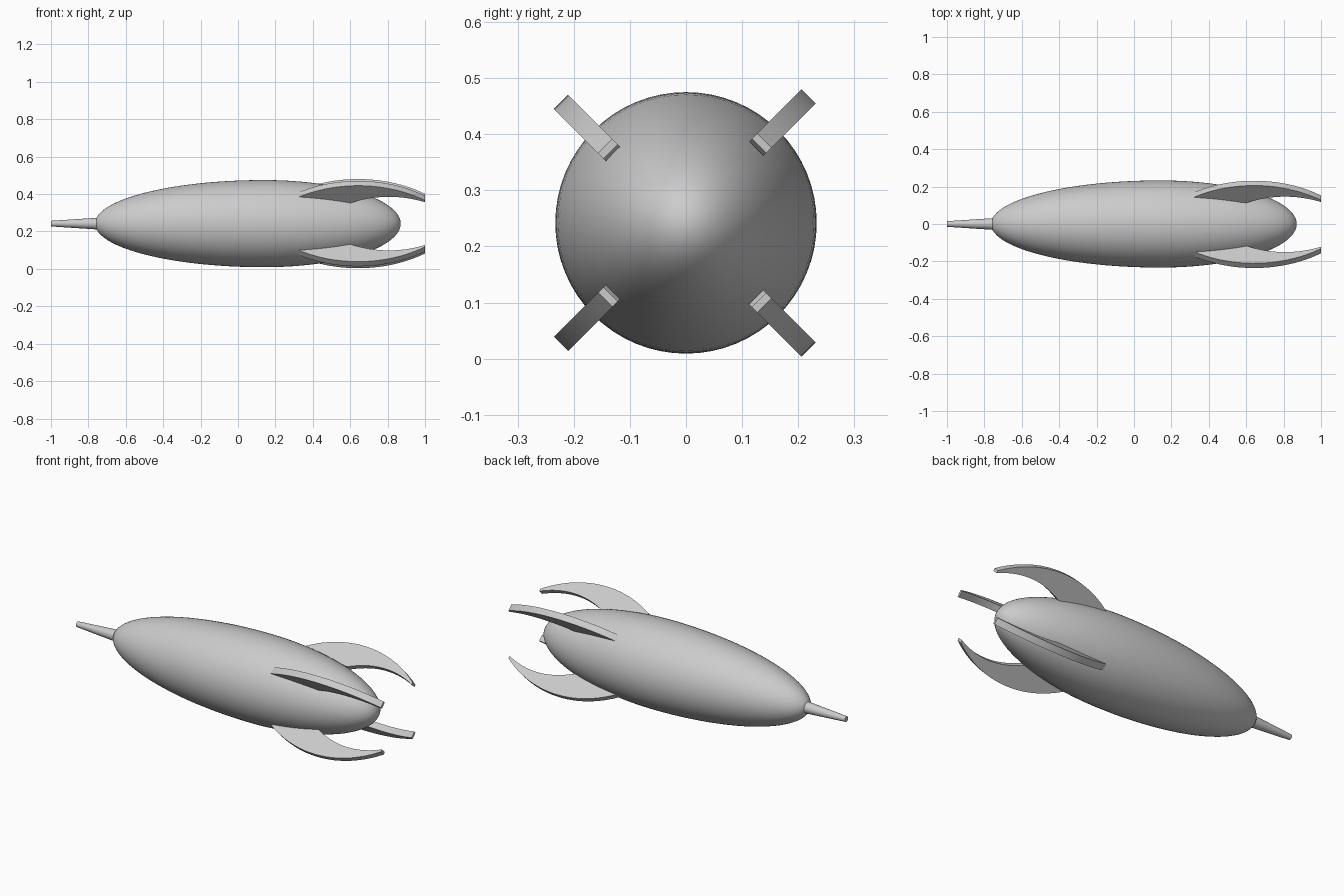
import bpy, bmesh, math
from mathutils import Matrix, Vector

cube = bpy.data.objects.get("Cube")
if cube:
    bpy.data.objects.remove(cube, do_unlink=True)

MID_Z = 0.242

grey = bpy.data.materials.new("light grey")
grey.use_nodes = True
COLOUR = (0.6, 0.6, 0.6, 1)
grey.diffuse_color = COLOUR
grey.node_tree.nodes["Principled BSDF"].inputs["Base Color"].default_value = COLOUR


def add_object(name, bm, angle):
    bmesh.ops.recalc_face_normals(bm, faces=bm.faces)
    mesh = bpy.data.meshes.new(name)
    bm.to_mesh(mesh)
    bm.free()
    mesh.materials.append(grey)
    obj = bpy.data.objects.new(name, mesh)
    bpy.context.collection.objects.link(obj)
    bpy.ops.object.select_all(action='DESELECT')
    obj.select_set(True)
    bpy.context.view_layer.objects.active = obj
    bpy.ops.object.shade_smooth_by_angle(angle=math.radians(angle))
    return obj


# Hull: a sphere stretched more towards the nose than the tail
WIDEST, NOSE, TAIL, RADIUS = 0.14, 0.905, 0.73, 0.233
bm = bmesh.new()
bmesh.ops.create_uvsphere(bm, u_segments=64, v_segments=48, radius=1,
                          matrix=Matrix.Rotation(math.pi / 2, 4, 'Y'))
for v in bm.verts:
    v.co.x *= NOSE if v.co.x < 0 else TAIL
    v.co = Vector((v.co.x + WIDEST, v.co.y * RADIUS, v.co.z * RADIUS + MID_Z))
add_object("hull", bm, 60)

# Nose spike: a tapered rod reaching into the hull
bm = bmesh.new()
bmesh.ops.create_cone(bm, cap_ends=True, segments=32, radius1=0.015, radius2=0.032,
                      depth=0.26, matrix=Matrix.Translation((-0.87, 0, MID_Z))
                      @ Matrix.Rotation(math.pi / 2, 4, 'Y'))
add_object("nose_spike", bm, 40)


# Fins: crescent outlines in (length, radius), thickened and turned about the hull
def outer_edge(x):
    return 0.312 - 0.63 + math.sqrt(0.63 ** 2 - (x - 0.642) ** 2)


def inner_edge(x):
    t = (x - 0.6) / 0.4
    return 0.18 + 0.007 * t + 0.176 * t * (1 - t)


def add_fin(name, angle, shift):
    steps = 24
    outline = [(0.32 + 0.68 * i / steps, outer_edge(0.32 + 0.68 * i / steps))
               for i in range(steps + 1)]
    outline += [(1 - 0.4 * i / steps, inner_edge(1 - 0.4 * i / steps))
                for i in range(steps + 1)]
    bm = bmesh.new()
    face = bm.faces.new([bm.verts.new((x, -0.018, r + shift)) for x, r in outline])
    side = bmesh.ops.extrude_face_region(bm, geom=[face])["geom"]
    bmesh.ops.translate(bm, vec=(0, 0.036, 0),
                        verts=[g for g in side if isinstance(g, bmesh.types.BMVert)])
    bmesh.ops.transform(bm, verts=bm.verts,
                        matrix=Matrix.Translation((0, -0.007, MID_Z))
                        @ Matrix.Rotation(math.radians(angle), 4, 'X'))
    add_object(name, bm, 30)


for label, angle, shift in (("upper_front_fin", 45, -0.007), ("lower_front_fin", 135, -0.007),
                            ("lower_back_fin", 225, 0.007), ("upper_back_fin", 315, 0.007)):
    add_fin(label, angle, shift)
